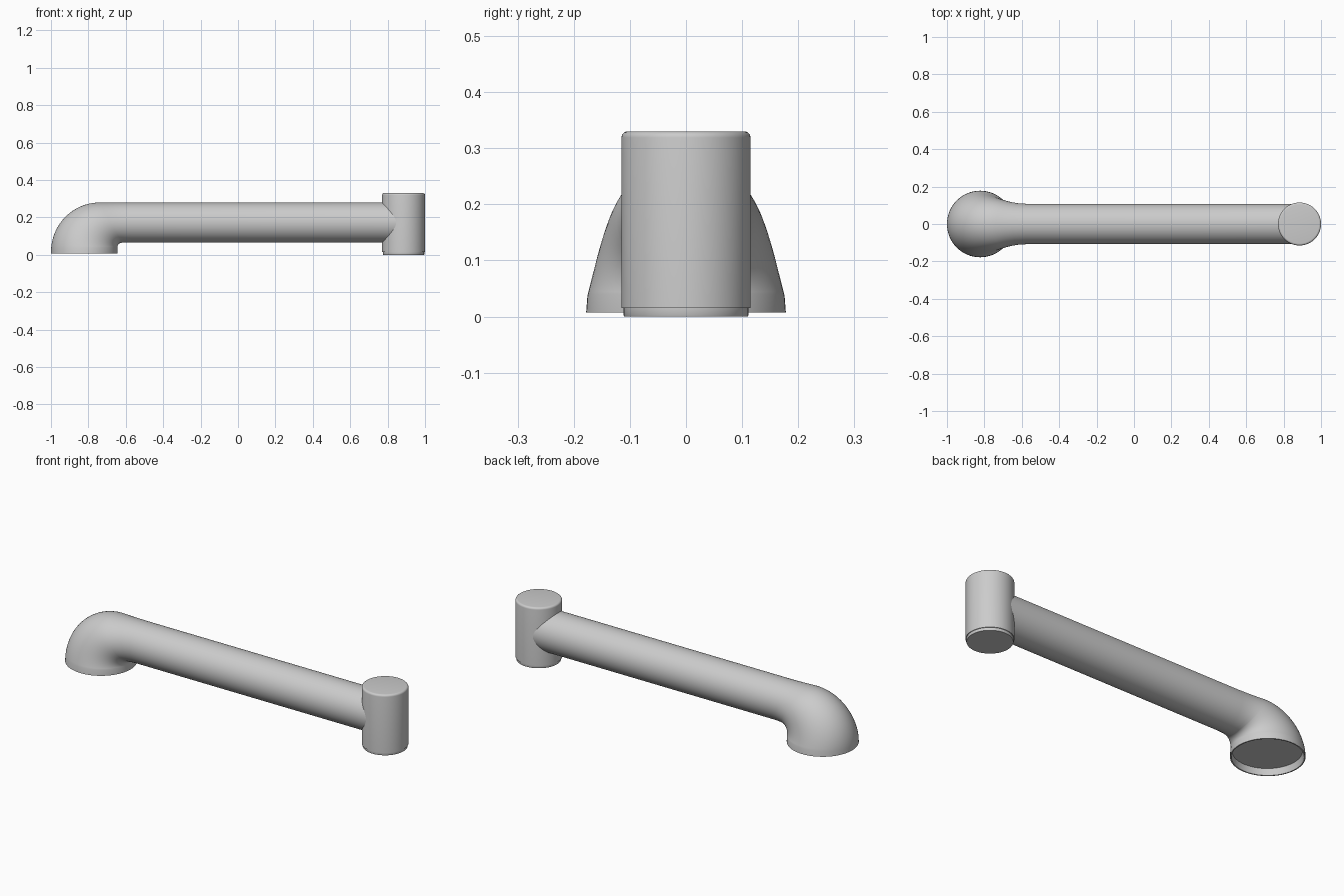
import bpy, bmesh, math
from math import cos, sin, pi

if "Cube" in bpy.data.objects:
    bpy.data.objects.remove(bpy.data.objects["Cube"])

mat = bpy.data.materials.new("plain grey")
mat.diffuse_color = (0.6, 0.6, 0.6, 1)
mat.use_nodes = True
mat.node_tree.nodes["Principled BSDF"].inputs["Base Color"].default_value = mat.diffuse_color
SEG = 64


def loft(name, rings, angle=35):
    """Skin a list of point rings and cap both ends."""
    bm = bmesh.new()
    loops = [[bm.verts.new(p) for p in ring] for ring in rings]
    for a, b in zip(loops, loops[1:]):
        for i in range(SEG):
            j = (i + 1) % SEG
            bm.faces.new((a[i], a[j], b[j], b[i]))
    bm.faces.new(loops[0])
    bm.faces.new(loops[-1])
    bmesh.ops.recalc_face_normals(bm, faces=bm.faces)
    me = bpy.data.meshes.new(name)
    bm.to_mesh(me)
    bm.free()
    me.materials.append(mat)
    ob = bpy.data.objects.new(name, me)
    bpy.context.collection.objects.link(ob)
    bpy.ops.object.select_all(action='DESELECT')
    bpy.context.view_layer.objects.active = ob
    ob.select_set(True)
    bpy.ops.object.shade_smooth_by_angle(angle=math.radians(angle))
    return ob


def ring(outer, inner, w):
    """Ellipse spanning two points of the xz plane, half width w along y."""
    cx, cz = (outer[0] + inner[0]) / 2, (outer[1] + inner[1]) / 2
    dx, dz = outer[0] - cx, outer[1] - cz
    return [(cx + dx * cos(t), w * sin(t), cz + dz * cos(t))
            for t in (2 * pi * i / SEG for i in range(SEG))]


# flared elbow with a shallow recess underneath, running into the long pipe
rings = [ring((-0.985, 0.04), (-0.652, 0.04), 0.166),
         ring((-0.994, 0.007), (-0.651, 0.007), 0.172),
         ring((-1.0, 0.007), (-0.645, 0.007), 0.178)]
STEPS = 24
for k in range(1, STEPS + 1):
    t = pi / 2 * k / STEPS
    outer = (-0.74 - 0.26 * cos(t), 0.015 + 0.265 * sin(t))
    inner = (-0.62 - 0.025 * cos(t), 0.04 + 0.025 * sin(t))
    rings.append(ring(outer, inner, 0.178 - 0.056 * k / STEPS))
for xo, xi, w in ((-0.70, -0.605, 0.116), (-0.65, -0.59, 0.111),
                  (-0.58, -0.57, 0.108), (0.73, 0.73, 0.108), (0.87, 0.87, 0.108)):
    rings.append(ring((xo, 0.28), (xi, 0.065), w))
loft("elbow_pipe", rings)

# upright end cylinder with a rounded top and a stepped foot
profile = [(0.110, 0), (0.111, 0.002), (0.111, 0.015), (0.115, 0.015), (0.115, 0.319)]
profile += [(0.104 + 0.011 * cos(a), 0.319 + 0.011 * sin(a))
            for a in (pi / 2 * k / 5 for k in range(1, 6))]
loft("end_cylinder", [[(0.885 + r * cos(2 * pi * i / SEG), r * sin(2 * pi * i / SEG), z)
                       for i in range(SEG)] for r, z in profile])
